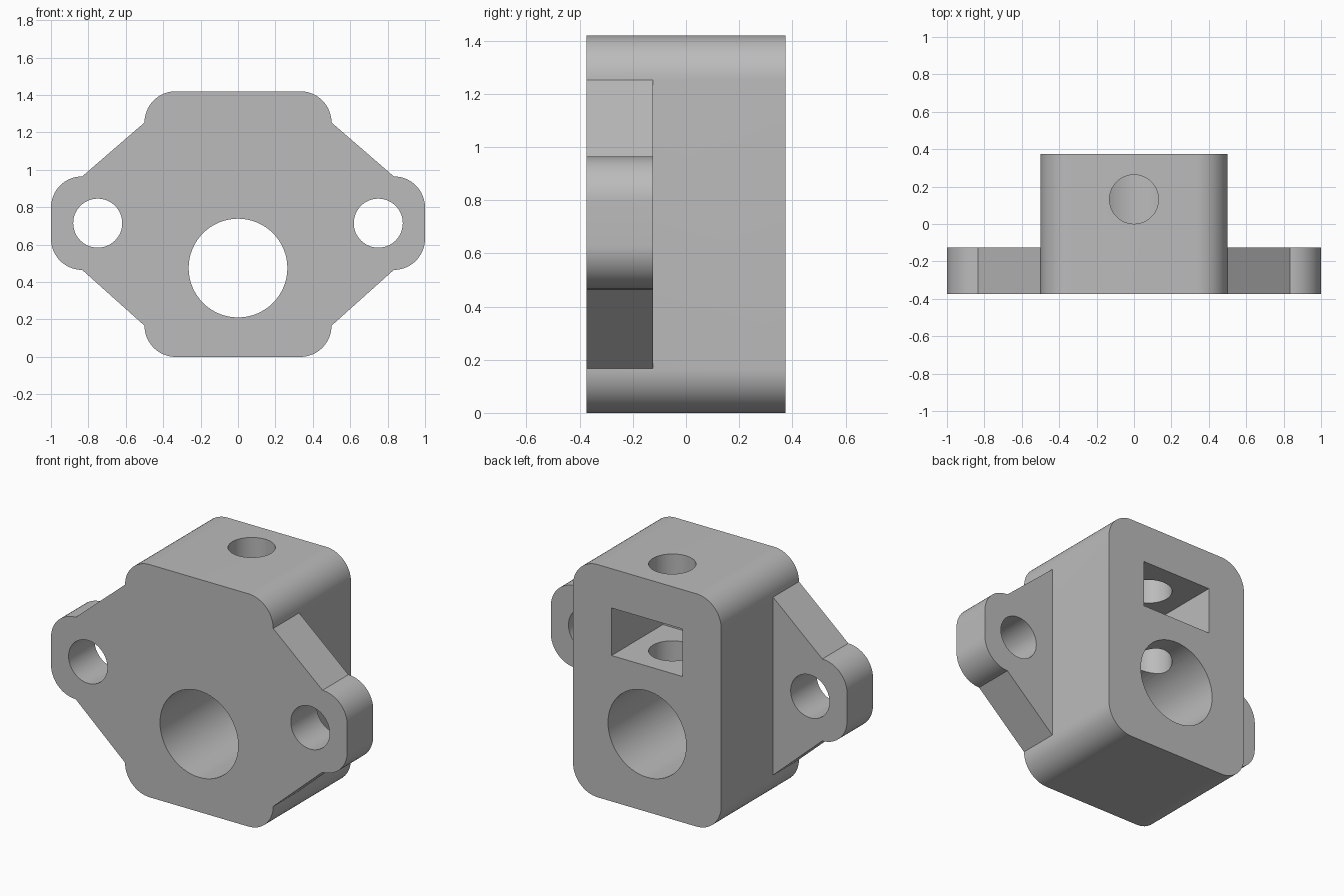
import bpy, bmesh
from math import cos, sin, pi, radians

cube = bpy.data.objects.get("Cube")
if cube:
    bpy.data.objects.remove(cube, do_unlink=True)

HEIGHT, HALF_W, HALF_D = 1.42, 0.5, 0.375
FILLET = 0.167
FLANGE_BACK = -0.125
EAR_Z, EAR_HALF = HEIGHT / 2 + 0.005, 0.25

grey = bpy.data.materials.new("plain grey")
grey.use_nodes = True
color = (0.5, 0.5, 0.5, 1)
grey.diffuse_color = color
grey.node_tree.nodes["Principled BSDF"].inputs["Base Color"].default_value = color


def arc(cx, cz, r, start, end, steps=16):
    """Points on an arc in the front plane, angles in degrees."""
    angles = [radians(start + (end - start) * i / steps) for i in range(steps + 1)]
    return [(cx + r * cos(a), cz + r * sin(a)) for a in angles]


def prism(name, outline, low, high, axis="Y"):
    """Extrude a closed outline along Y (points are x, z) or Z (points are x, y)."""
    bm = bmesh.new()
    place = (lambda p, q: (p[0], q, p[1])) if axis == "Y" else (lambda p, q: (p[0], p[1], q))
    face = bm.faces.new([bm.verts.new(place(p, low)) for p in outline])
    new = bmesh.ops.extrude_face_region(bm, geom=[face])["geom"]
    shift = (0, high - low, 0) if axis == "Y" else (0, 0, high - low)
    bmesh.ops.translate(bm, verts=[v for v in new if isinstance(v, bmesh.types.BMVert)], vec=shift)
    bmesh.ops.recalc_face_normals(bm, faces=bm.faces)
    mesh = bpy.data.meshes.new(name)
    bm.to_mesh(mesh)
    bm.free()
    mesh.materials.append(grey)
    obj = bpy.data.objects.new(name, mesh)
    bpy.context.collection.objects.link(obj)
    return obj


def circle(cx, cz, r):
    return arc(cx, cz, r, 0, 360, 64)[:-1]


def combine(target, tool, operation):
    """Apply a boolean and discard the tool."""
    tool.hide_render = True
    mod = target.modifiers.new(tool.name, "BOOLEAN")
    mod.operation, mod.solver, mod.object = operation, "EXACT", tool
    bpy.context.view_layer.objects.active = target
    bpy.ops.object.modifier_apply(modifier=mod.name)
    bpy.data.objects.remove(tool, do_unlink=True)


# Rounded block
x, low, high = HALF_W - FILLET, FILLET, HEIGHT - FILLET
outline = (arc(x, high, FILLET, 0, 90) + arc(-x, high, FILLET, 90, 180)
           + arc(-x, low, FILLET, 180, 270) + arc(x, low, FILLET, 270, 360))
body = prism("mounting_block", outline, -HALF_D, HALF_D)

# Tapered flange ears, one per side
ear_x = 1 - FILLET
for side, label in ((1, "left"), (-1, "right")):
    points = ([(0.4, low), (HALF_W, low)]
              + arc(ear_x, EAR_Z - EAR_HALF + FILLET, FILLET, 270, 360)
              + arc(ear_x, EAR_Z + EAR_HALF - FILLET, FILLET, 0, 90)
              + [(HALF_W, high), (0.4, high)])
    points = [(side * px, pz) for px, pz in points]
    combine(body, prism(label + "_flange", points, -HALF_D, FLANGE_BACK), "UNION")

# Screw holes through the ears
for side, label in ((1, "left"), (-1, "right")):
    combine(body, prism(label + "_hole", circle(side * 0.75, EAR_Z, 0.131), -0.6, 0.2), "DIFFERENCE")

# Main bore, nut pocket open at the back, and clamp screw hole from the top
combine(body, prism("bore", circle(0, 0.475, 0.264), -0.6, 0.6), "DIFFERENCE")
pocket = [(-0.24, 0.89), (0.24, 0.89), (0.24, 1.18), (-0.24, 1.18)]
combine(body, prism("nut_pocket", pocket, -0.12, 0.6), "DIFFERENCE")
combine(body, prism("clamp_hole", circle(0, 0.132, 0.131), 0.5, 1.6, "Z"), "DIFFERENCE")

# Smooth the round walls and keep the edges crisp
bpy.ops.object.select_all(action="DESELECT")
body.select_set(True)
bpy.context.view_layer.objects.active = body
bpy.ops.object.shade_smooth_by_angle(angle=radians(30))
